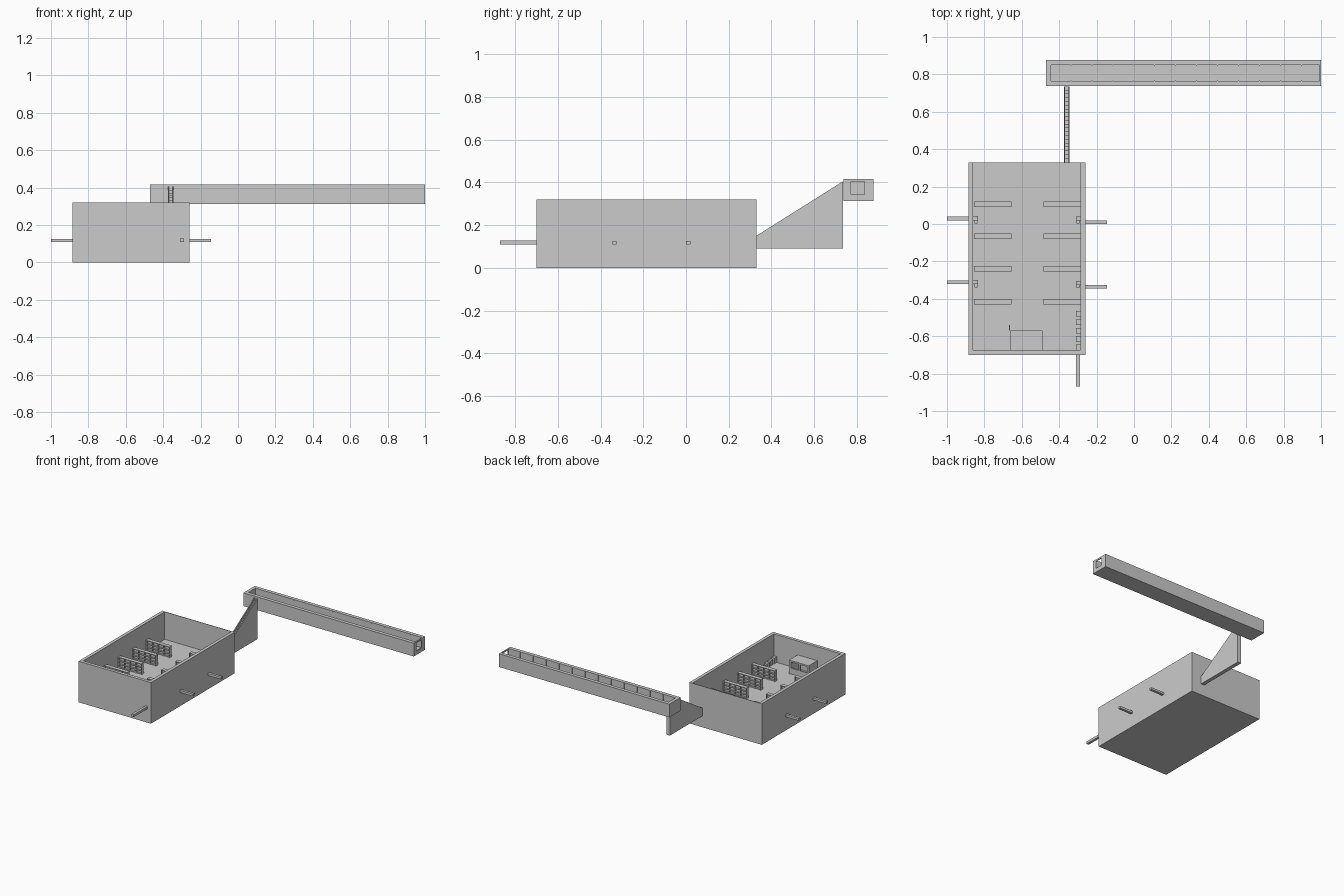
import bpy, bmesh

if "Cube" in bpy.data.objects:
    bpy.data.objects.remove(bpy.data.objects["Cube"])


def add_mesh(name, bm):
    bmesh.ops.recalc_face_normals(bm, faces=bm.faces)
    me = bpy.data.meshes.new(name)
    bm.to_mesh(me)
    bm.free()
    ob = bpy.data.objects.new(name, me)
    bpy.context.collection.objects.link(ob)
    return ob


def boxes(name, items):
    """One object made of boxes (x0, x1, y0, y1, z0, z1)."""
    bm = bmesh.new()
    for x0, x1, y0, y1, z0, z1 in items:
        vs = bmesh.ops.create_cube(bm, size=1)["verts"]
        for v in vs:
            v.co.x = x1 if v.co.x > 0 else x0
            v.co.y = y1 if v.co.y > 0 else y0
            v.co.z = z1 if v.co.z > 0 else z0
    return add_mesh(name, bm)


def extrude_x(name, pts, x0, x1):
    """Prism from a y-z profile."""
    bm = bmesh.new()
    f = bm.faces.new([bm.verts.new((x0, y, z)) for y, z in pts])
    r = bmesh.ops.extrude_face_region(bm, geom=[f])
    for v in r["geom"]:
        if isinstance(v, bmesh.types.BMVert):
            v.co.x = x1
    return add_mesh(name, bm)


def open_tray(name, pts, floor_z):
    """Open-topped solid: outer box with an inset, pushed-down top."""
    (x0, x1, y0, y1, z0, z1), (a0, a1, b0, b1) = pts
    bm = bmesh.new()
    rect = lambda x0, x1, y0, y1, z: [bm.verts.new(p) for p in
        ((x0, y0, z), (x1, y0, z), (x1, y1, z), (x0, y1, z))]
    rings = [rect(x0, x1, y0, y1, z0), rect(x0, x1, y0, y1, z1),
             rect(a0, a1, b0, b1, z1), rect(a0, a1, b0, b1, floor_z)]
    bm.faces.new(rings[0])
    bm.faces.new(rings[-1])
    for r, s in zip(rings, rings[1:]):
        for i in range(4):
            j = (i + 1) % 4
            bm.faces.new((r[i], r[j], s[j], s[i]))
    return add_mesh(name, bm)


# Main room with a raised floor
FLOOR = 0.105
open_tray("room", ((-0.885, -0.26, -0.70, 0.33, 0, 0.32),
                   (-0.86, -0.285, -0.675, 0.326)), FLOOR)

# Shelving units in two columns of four
for x in (-0.855, -0.485):
    for y in (0.09, -0.08, -0.255, -0.43):
        parts = [(x, x + 0.2, y, y + 0.03, z, z + 0.005)
                 for z in (FLOOR + 0.004, 0.132, 0.158, 0.185)]
        parts += [(x + i * 0.0488, x + i * 0.0488 + 0.005, y + 0.001, y + 0.029, FLOOR, 0.188)
                  for i in range(5)]
        parts.append((x + 0.002, x + 0.198, y + 0.013, y + 0.017, FLOOR, 0.187))
        boxes("shelf_unit", parts)

# Counter booth by the front wall: top, sides, front ledge
boxes("counter", [(-0.66, -0.49, -0.675, -0.57, 0.20, 0.212),
                  (-0.66, -0.645, -0.675, -0.57, FLOOR, 0.20),
                  (-0.505, -0.49, -0.675, -0.57, FLOOR, 0.20),
                  (-0.645, -0.505, -0.585, -0.575, FLOOR, 0.15),
                  (-0.582, -0.568, -0.585, -0.575, 0.15, 0.20)])
boxes("partition_rail", [(-0.692, -0.688, -0.675, -0.53, FLOOR, 0.112),
                         (-0.667, -0.663, -0.57, -0.54, FLOOR, 0.15)])

# Side passages poking through the walls, with small inner hatches
for y in (0.03, -0.312):
    boxes("left_passage", [(-1.0, -0.885, y - 0.01, y + 0.01, 0.108, 0.125)])
    boxes("left_hatch", [(-0.86, -0.835, y - 0.01, y + 0.012, FLOOR, 0.13),
                         (-0.852, -0.838, y - 0.028, y - 0.01, FLOOR, 0.118)])
for y in (0.01, -0.335):
    boxes("right_passage", [(-0.26, -0.145, y - 0.01, y + 0.01, 0.108, 0.125)])
    boxes("right_hatch", [(-0.31, -0.285, y + 0.01, y + 0.03, FLOOR, 0.13),
                          (-0.308, -0.292, y - 0.008, y + 0.01, FLOOR, 0.118)])
boxes("front_passage", [(-0.31, -0.29, -0.87, -0.70, 0.108, 0.127)])
boxes("small_steps", [(-0.31, -0.287, -0.675 + i * 0.045, -0.645 + i * 0.045,
                       FLOOR, 0.15 - i * 0.006) for i in range(5)])

# Stairway: two sloped side walls, end wall, treads between
side = [(0.33, 0.09), (0.735, 0.09), (0.735, 0.405), (0.33, 0.15)]
extrude_x("stair_wall_left", side, -0.375, -0.369)
extrude_x("stair_wall_right", side, -0.351, -0.345)
N = 20
stairs = [(0.33, 0.09)]
for i in range(N):
    z = 0.135 + (i + 0.5) * 0.255 / N
    stairs += [(0.33 + i * 0.405 / N, z), (0.33 + (i + 1) * 0.405 / N, z)]
stairs.append((0.735, 0.09))
extrude_x("stair_treads", stairs, -0.369, -0.351)

# Long open corridor, square window in its right end
open_tray("corridor", ((-0.47, 0.993, 0.737, 0.877, 0.312, 0.335),
                       (-0.445, 0.992, 0.765, 0.85)), 0.334)
boxes("corridor_walls", [(-0.47, 0.993, 0.737, 0.765, 0.335, 0.415),
                         (-0.47, 0.993, 0.85, 0.877, 0.335, 0.415),
                         (-0.47, -0.445, 0.765, 0.85, 0.335, 0.415)])
boxes("corridor_end", [(0.993, 1.0, 0.737, 0.772, 0.312, 0.415),
                       (0.993, 1.0, 0.835, 0.877, 0.312, 0.415),
                       (0.993, 1.0, 0.772, 0.835, 0.312, 0.343),
                       (0.993, 1.0, 0.772, 0.835, 0.403, 0.415)])

# Thin wall ribs along both inner faces
ribs = []
for i in range(12):
    x = -0.34 + i * 0.112
    for y0, y1 in ((0.765, 0.768), (0.847, 0.85)):
        ribs.append((x, x + 0.005, y0, y1, 0.335, 0.41))
boxes("corridor_ribs", ribs)
